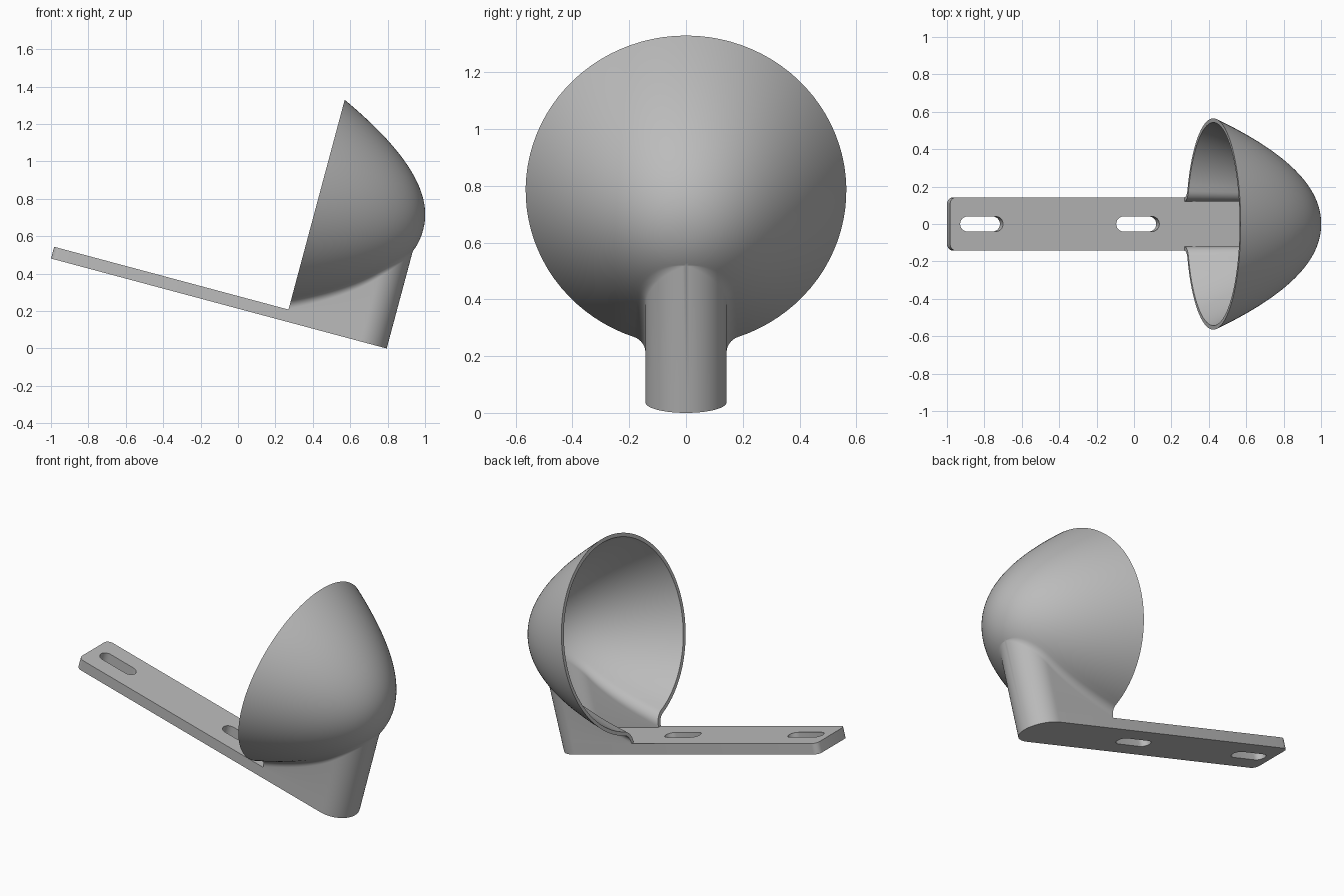
import bpy, bmesh
from math import sin, cos, pi, sqrt, atan2, radians

cube = bpy.data.objects.get("Cube")
if cube:
    bpy.data.objects.remove(cube, do_unlink=True)

# Main sizes, in a frame where the plate lies flat and its round end is at x = 0
TILT = radians(15)
LENGTH, HALF, THICK = 1.858, 0.143, 0.065
RIM_X, AXIS_Z, RIM_R, DEPTH, POWER = -0.561, 0.661, 0.565, 0.585, 2.1
WALL, FILLET = 0.022, 0.06

grey = bpy.data.materials.new("plain_grey")
grey.use_nodes = True
colour = (0.5, 0.5, 0.5, 1)
grey.diffuse_color = colour
grey.node_tree.nodes["Principled BSDF"].inputs["Base Color"].default_value = colour


def finish(bm, name):
    """Clean the mesh, tilt it into place and shade it."""
    bmesh.ops.remove_doubles(bm, verts=bm.verts[:], dist=0.0002)
    bmesh.ops.recalc_face_normals(bm, faces=bm.faces[:])
    mesh = bpy.data.meshes.new(name)
    bm.to_mesh(mesh)
    bm.free()
    mesh.materials.append(grey)
    obj = bpy.data.objects.new(name, mesh)
    bpy.context.collection.objects.link(obj)
    obj.rotation_euler = (0, TILT, 0)
    obj.location = (0.795, 0, 0)
    bpy.ops.object.select_all(action='DESELECT')
    obj.select_set(True)
    bpy.context.view_layer.objects.active = obj
    bpy.ops.object.shade_smooth_by_angle(angle=radians(30))
    return obj


def arc(cx, cy, r, start, end, steps):
    angles = [start + (end - start) * i / steps for i in range(steps + 1)]
    return [(cx + r * cos(a), cy + r * sin(a)) for a in angles]


# Mounting plate: one round end, two softened corners, two slots
def slot(x0, x1, r):
    return (arc(x1 - r, 0, r, -pi / 2, pi / 2, 12)
            + arc(x0 + r, 0, r, pi / 2, 3 * pi / 2, 12))


corner = 0.035
left, side = -LENGTH + corner, HALF - corner
outline = (arc(-HALF, 0, HALF, -pi / 2, pi / 2, 32)
           + arc(left, side, corner, pi / 2, pi, 6)
           + arc(left, -side, corner, pi, 3 * pi / 2, 6))
bm = bmesh.new()
for loop in (outline, slot(-1.803, -1.565, 0.04), slot(-0.939, -0.70, 0.04)):
    verts = [bm.verts.new((x, y, 0)) for x, y in loop]
    for a, b in zip(verts, verts[1:] + verts[:1]):
        bm.edges.new((a, b))
bmesh.ops.triangle_fill(bm, use_beauty=True, edges=bm.edges[:])
top = bmesh.ops.extrude_face_region(bm, geom=bm.faces[:])["geom"]
bmesh.ops.translate(bm, vec=(0, 0, THICK),
                    verts=[v for v in top if isinstance(v, bmesh.types.BMVert)])
finish(bm, "mounting_plate")


# Cup and hollow neck: keyhole cross-sections lofted along the cup axis
def section(bm, x, r, b, f, open_neck):
    """Circle of radius r blended by fillet f into neck walls at y = +-b."""
    dz = sqrt(max((r + f) ** 2 - (b + f) ** 2, 0))
    floor = THICK - AXIS_Z if open_neck else -dz
    half = [(b, floor)]
    half += arc(b + f, -dz, f, pi, atan2(dz, -(b + f)), 8)
    half += arc(0, 0, r, atan2(-dz, b + f), pi / 2, 40)[1:]
    points = half + [(-y, z) for y, z in reversed(half[:-1])]
    return [bm.verts.new((x, y, AXIS_Z + z)) for y, z in points]


def bridge(bm, rows):
    for one, two in zip(rows, rows[1:]):
        for i in range(len(one) - 1):
            bm.faces.new((one[i], one[i + 1], two[i + 1], two[i]))


def skin(bm, inset):
    """One side of the shell, moved inwards by inset; returns its rim."""
    rim, depth, neck = RIM_R - inset, DEPTH - inset * 1.1, HALF - inset

    def radius(x):
        return rim * max(1 - (x - RIM_X) / depth, 0) ** (1 / POWER)

    stations = [RIM_X + (-HALF - RIM_X) * i / 24 for i in range(24)]
    stations += [-HALF + neck * sin(pi / 2 * i / 20) for i in range(21)]
    rows = []
    for x in stations:
        reach = max(x + HALF, 0)
        b = sqrt(max(neck ** 2 - reach ** 2, 0))
        rows.append(section(bm, x, radius(x), b, (FILLET + inset) * b / neck, True))
    bridge(bm, rows)
    # Closed tip of the cup beyond the neck
    tip = []
    start = radius(-inset)
    for i in range(13):
        r = start * (1 - i / 12)
        x = RIM_X + depth * (1 - (r / rim) ** POWER)
        tip.append(section(bm, x, r, 0, 0, False))
    bridge(bm, tip)
    return rows[0]


bm = bmesh.new()
bridge(bm, [skin(bm, 0), skin(bm, WALL)])
finish(bm, "cup_and_neck")
